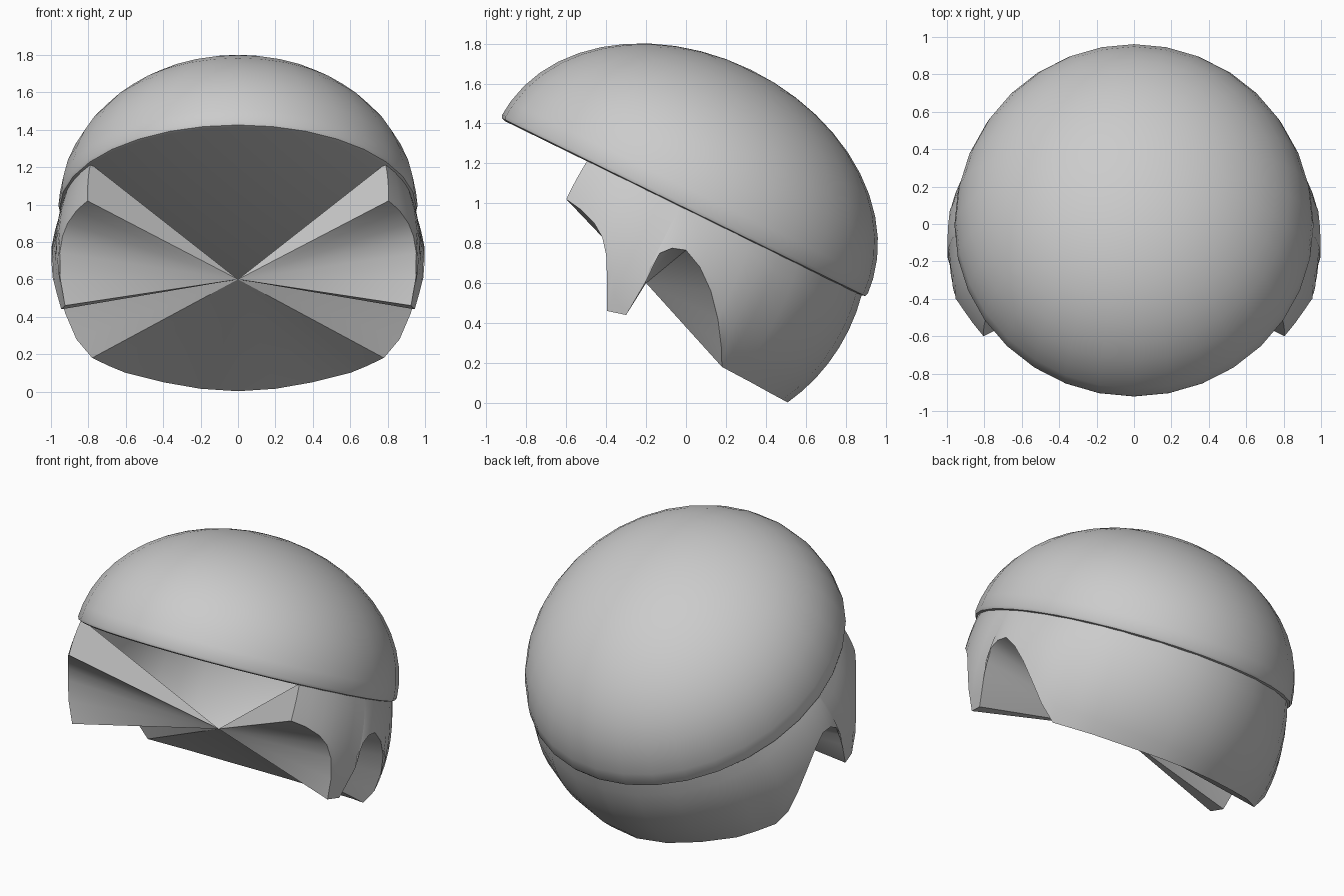
import bpy, bmesh, math
from mathutils import Vector, Matrix

if "Cube" in bpy.data.objects:
    bpy.data.objects.remove(bpy.data.objects["Cube"])

TILT = Matrix.Rotation(math.radians(-26.06), 4, 'X')
RIM = Vector((0, -0.015, 0.975))      # centre of the tilted rim
AX, AY, AH = 0.96, 1.02, 0.773        # dome half width, half length, height
FRAME = Matrix.Translation(RIM) @ TILT

grey = bpy.data.materials.new("plain_grey")
grey.diffuse_color = (0.6, 0.6, 0.6, 1)
grey.use_nodes = True
grey.node_tree.nodes["Principled BSDF"].inputs["Base Color"].default_value = grey.diffuse_color


def finish(name, bm):
    me = bpy.data.meshes.new(name)
    bm.to_mesh(me)
    bm.free()
    ob = bpy.data.objects.new(name, me)
    bpy.context.collection.objects.link(ob)
    me.materials.append(grey)
    bpy.ops.object.select_all(action='DESELECT')
    ob.select_set(True)
    bpy.context.view_layer.objects.active = ob
    bpy.ops.object.shade_smooth_by_angle(angle=math.radians(35))
    return ob


# Dome: half ellipsoid with a small rounded lip and a flat underside
SEG, RINGS = 32, 12
profile = [(0.975, 0.0), (0.993, 0.008), (1.0, 0.03)]
for k in range(1, RINGS):
    a = math.pi / 2 * k / RINGS
    profile.append((math.cos(a), max(math.sin(a), 0.05)))
bm = bmesh.new()
rings = []
for r, h in profile:
    rings.append([bm.verts.new(FRAME @ Vector((
        AX * r * math.sin(2 * math.pi * s / SEG),
        -AY * r * math.cos(2 * math.pi * s / SEG), AH * h))) for s in range(SEG)])
for lo, hi in zip(rings, rings[1:]):
    for s in range(SEG):
        t = (s + 1) % SEG
        bm.faces.new((lo[s], lo[t], hi[t], hi[s]))
crown = bm.verts.new(FRAME @ Vector((0, 0, AH)))
for s in range(SEG):
    bm.faces.new((rings[-1][s], rings[-1][(s + 1) % SEG], crown))
bm.faces.new(rings[0][::-1])
finish("dome", bm)

# Lower edge of the side wall, front to back: (y, z), x follows a unit sphere
CENTRE = Vector((0, -0.1, 0.7))
side = [(-.60, 1.02), (-.53, .97), (-.46, .90), (-.42, .83), (-.40, .74),
        (-.395, .60), (-.395, .46), (-.30, .44), (-.20, .61), (-.18, .68),
        (-.13, .75), (-.07, .775), (0, .765), (.07, .68), (.125, .56),
        (.16, .42), (.177, .28)]
edge = [Vector((math.sqrt(1 - (y + .1) ** 2 - (z - .7) ** 2), y, z)) for y, z in side]
edge += [Vector(p) for p in ((.78, .18, .18), (.69, .26, .137), (.60, .33, .10),
                             (.40, .42, .05), (.20, .485, .015), (0, .51, .002))]

# Side wall with inner faces running to one middle point, mirrored
ROWS = 7
inv = FRAME.inverted()
bm = bmesh.new()
cols = []
for b in edge:
    loc = inv @ b
    phi = math.atan2(loc.x / AX, loc.y / AY)
    top = FRAME @ Vector((.975 * AX * math.sin(phi), .975 * AY * math.cos(phi), .01))
    d0, d1 = top - CENTRE, b - CENTRE
    col = []
    for j in range(ROWS + 1):
        t = j / ROWS
        d = d0.normalized().slerp(d1.normalized(), t)
        p = CENTRE + d * (d0.length * (1 - t) + d1.length * t)
        if b.x == 0:
            p.x = 0
        col.append(bm.verts.new(p))
    cols.append(col)
apex = bm.verts.new((0, -.2, .6))
for p, q in zip(cols, cols[1:]):
    for j in range(ROWS):
        bm.faces.new((p[j], p[j + 1], q[j + 1], q[j]))
    bm.faces.new((q[-1], p[-1], apex))
for j in range(ROWS):
    bm.faces.new((cols[0][j + 1], cols[0][j], apex))
wall = finish("side_and_back_wall", bm)
mir = wall.modifiers.new("mirror", 'MIRROR')
mir.use_axis[0] = True
mir.use_clip = True
